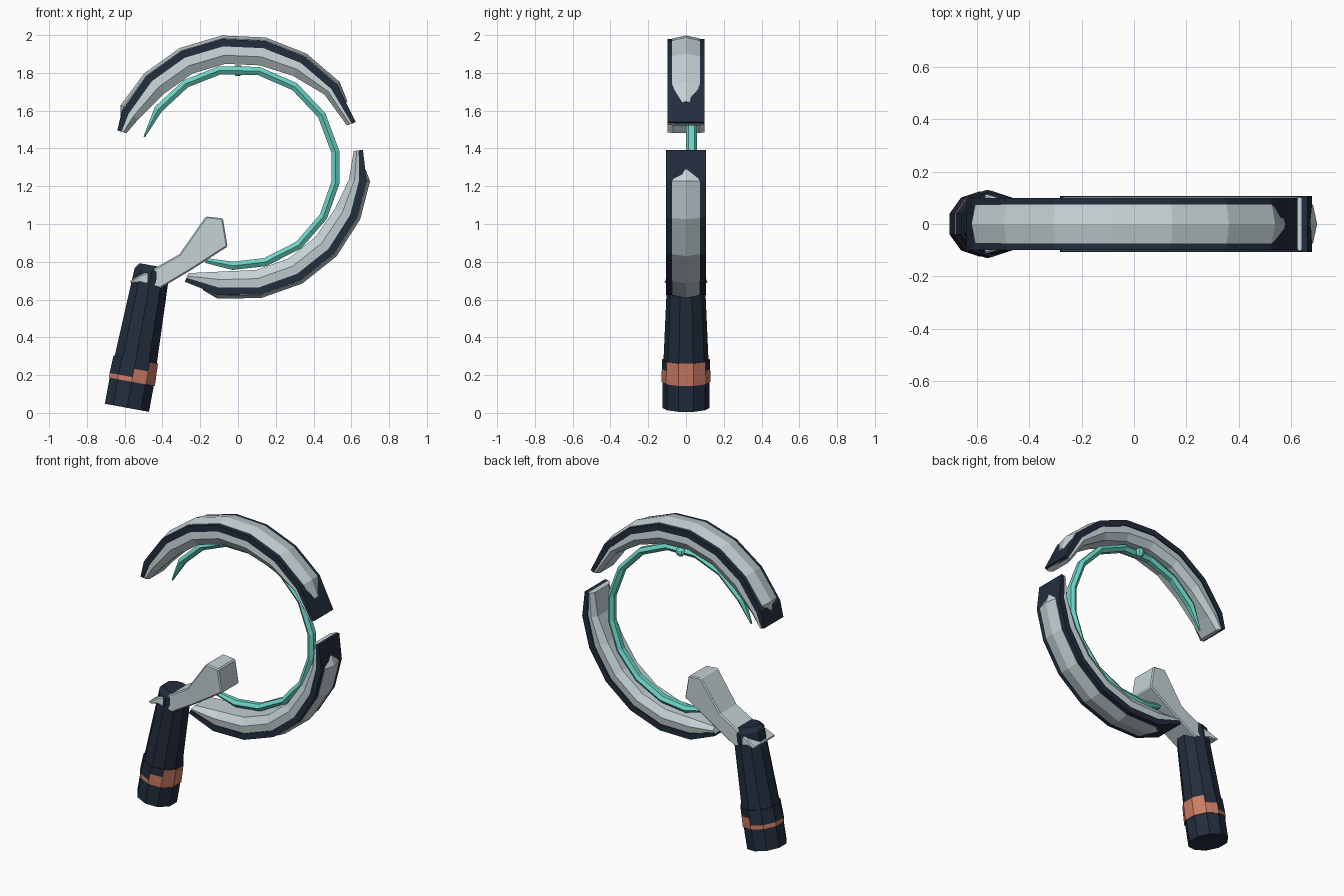
import bpy, bmesh
from math import sin, cos, radians, pi
from mathutils import Matrix, Vector

cube = bpy.data.objects.get("Cube")
if cube:
    bpy.data.objects.remove(cube, do_unlink=True)


def material(name, rgb):
    m = bpy.data.materials.new(name)
    m.use_nodes = True
    m.diffuse_color = (*rgb, 1)
    m.node_tree.nodes["Principled BSDF"].inputs["Base Color"].default_value = (*rgb, 1)
    return m


GREY = material("pale grey", (0.56, 0.65, 0.67))
NAVY = material("dark navy", (0.016, 0.026, 0.047))
TEAL = material("teal", (0.15, 0.66, 0.56))
ORANGE = material("copper orange", (0.60, 0.20, 0.13))

CENTRE_Z = 1.3


def loft(name, rows, mats, paint=None):
    """Skin a list of closed cross-sections and cap both ends."""
    bm = bmesh.new()
    rings = [[bm.verts.new(p) for p in row] for row in rows]
    n = len(rows[0])
    for i in range(len(rings) - 1):
        for j in range(n):
            k = (j + 1) % n
            f = bm.faces.new((rings[i][j], rings[i][k], rings[i + 1][k], rings[i + 1][j]))
            f.material_index = paint(i, j) if paint else 0
    bm.faces.new(rings[0])
    bm.faces.new(rings[-1])
    bmesh.ops.recalc_face_normals(bm, faces=bm.faces)
    me = bpy.data.meshes.new(name)
    bm.to_mesh(me)
    bm.free()
    for m in mats:
        me.materials.append(m)
    ob = bpy.data.objects.new(name, me)
    bpy.context.scene.collection.objects.link(ob)
    return ob


def arc(name, angles, section, mat):
    """Sweep section(i) -> [(y, radius)] round the ring centre."""
    rows = []
    for i, a in enumerate(angles):
        c, s = cos(radians(a)), sin(radians(a))
        rows.append([(r * c, y, CENTRE_Z + r * s) for y, r in section(i)])
    return loft(name, rows, [mat])


def ring_guard(name, angles, fullness, ridge_angles, half):
    """Dark band with a grey ridge outside and a grey liner inside."""
    last = len(angles) - 1

    def band(i):
        out = 0.668 if i in (0, last) else 0.684
        return [(-half, 0.645), (-half, out), (half, out), (half, 0.645)]

    def liner(i):
        k = fullness[i]
        mid, low = 0.635 - 0.037 * k, 0.618 - 0.066 * k
        side = [(half * 0.92, 0.655), (half * 0.98, mid), (half * 0.7, low)]
        return side + [(-y, r) for y, r in reversed(side)]

    def ridge(i):
        end = i in (0, len(ridge_angles) - 1)
        w, top = (0.035, 0.676) if end else (0.074, 0.703)
        return [(-w, 0.66), (-w, top - 0.016), (0, top), (w, top - 0.016), (w, 0.66)]

    arc(name + "_band", angles, band, NAVY)
    arc(name + "_liner", angles, liner, GREY)
    arc(name + "_ridge", ridge_angles, ridge, GREY)


ring_guard("upper_guard", [163, 154, 135, 116, 97, 78, 59, 40, 21],
           [0, 0.5, 1, 1, 1, 1, 0.8, 0.3, 0],
           [157, 152, 135, 116, 97, 78, 59, 40, 31], 0.099)
ring_guard("lower_guard", [8, -6, -23, -42, -61, -80, -99, -115],
           [0, 0.4, 0.9, 1, 1, 1, 0.9, 0],
           [-1, -6, -23, -42, -61, -80, -99, -106], 0.106)

# Thin inner hoop, pointed at its free end
HOOP_ANGLES = [162, 144, 122, 101, 78, 55, 32, 9, -9, -30, -52, -74, -93, -109]


def hoop_section(i):
    k = 0.2 if i == 0 else 0.6 if i == len(HOOP_ANGLES) - 1 else 1
    return [(0.029 + 0.03 * k * y, 0.522 + 0.022 * k * r)
            for y, r in ((-1, 0), (-.5, 1), (.5, 1), (1, 0), (.5, -1), (-.5, -1))]


arc("inner_hoop", HOOP_ANGLES, hoop_section, TEAL)

# Small bead on the hoop
bm = bmesh.new()
bmesh.ops.create_uvsphere(bm, u_segments=8, v_segments=6, radius=0.03,
                          matrix=Matrix.Translation((0, 0.055, 1.812)))
bead = bpy.data.meshes.new("hoop_bead")
bm.to_mesh(bead)
bm.free()
bead.materials.append(TEAL)
bpy.context.scene.collection.objects.link(bpy.data.objects.new("hoop_bead", bead))

# Ten-sided tilted grip with a stepped copper band
SIDES = 10
GRIP = [(0, .125), (.14, .125), (.14, .13), (.165, .13), (.21, .128),
        (.26, .126), (.26, .119), (.735, .098), (.765, .075)]
tilt = Matrix.Translation((-0.588, 0, 0.027)) @ Matrix.Rotation(radians(10.4), 4, 'Y')
rows = []
for h, r in GRIP:
    rows.append([tilt @ Vector((r * cos(2 * pi * (j + .5) / SIDES),
                                r * sin(2 * pi * (j + .5) / SIDES), h))
                 for j in range(SIDES)])


def grip_paint(i, j):
    facing = cos(2 * pi * (j + 1) / SIDES)
    reach = 5 if facing > 0.5 else 4 if facing > 0 else 3
    return 1 if 2 <= i < reach else 0


loft("grip", rows, [NAVY, ORANGE], grip_paint)

# Angled head: upper point, lower point and half width of each station
HEAD = [((-.575, .695), (-.565, .685), .115), ((-.52, .73), (-.515, .69), .10),
        ((-.47, .75), (-.41, .66), .09), ((-.31, .84), (-.25, .755), .088),
        ((-.17, 1.04), (-.075, .868), .092), ((-.08, 1.03), (-.055, .88), .092)]
head = loft("head", [[(u[0], -w, u[1]), (u[0], w, u[1]), (d[0], w, d[1]), (d[0], -w, d[1])]
                     for u, d, w in HEAD], [GREY])
bevel = head.modifiers.new("soft_edges", 'BEVEL')
bevel.width = 0.008
bevel.segments = 1
bevel.limit_method = 'ANGLE'
bevel.angle_limit = radians(50)
